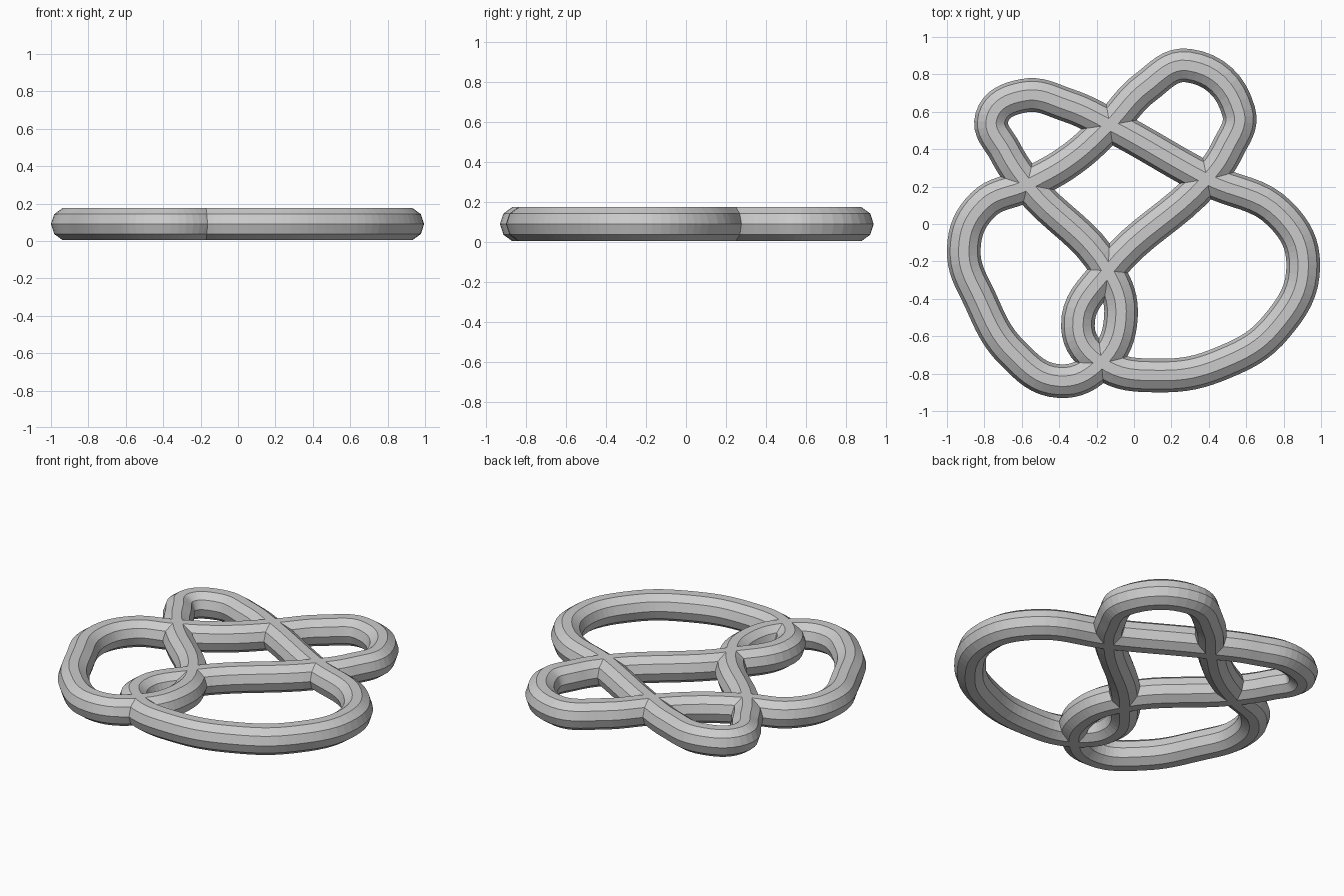
import bpy

cube = bpy.data.objects.get("Cube")
if cube:
    bpy.data.objects.remove(cube, do_unlink=True)

RADIUS = 0.09

# Crossings, each visited twice by the single closed strand
TOP, RIGHT, LEFT = (-0.13, 0.53), (0.39, 0.24), (-0.57, 0.21)
MIDDLE, BOTTOM = (-0.14, -0.25), (-0.175, -0.74)

# Centre line of the strand, in order
path = [
    TOP, (0.06, 0.73), (0.29, 0.847), (0.56, 0.6), (0.5, 0.4), RIGHT,   # top lobe
    MIDDLE, (-0.3, -0.55), BOTTOM,                                      # small loop, left half
    (0.136, -0.81), (0.48, -0.74), (0.76, -0.55), (0.905, -0.22),       # large right lobe
    (0.785, 0.05), RIGHT,
    TOP, (-0.355, 0.635), (-0.595, 0.685), (-0.76, 0.57),               # upper left lobe
    (-0.69, 0.39), LEFT,
    MIDDLE, (-0.07, -0.5), BOTTOM,                                      # small loop, right half
    (-0.4, -0.84), (-0.65, -0.69), (-0.82, -0.41), (-0.91, -0.13),      # left lobe
    (-0.81, 0.1), LEFT, (-0.335, 0.345),
]

# Round tube swept along the closed path
curve = bpy.data.curves.new("knot_strand", "CURVE")
curve.dimensions = "3D"
curve.twist_mode = "Z_UP"
curve.fill_mode = "FULL"
curve.bevel_depth = RADIUS
curve.bevel_resolution = 3
curve.resolution_u = 8

spline = curve.splines.new("BEZIER")
spline.bezier_points.add(len(path) - 1)
spline.use_cyclic_u = True
spline.use_smooth = False
for point, (x, y) in zip(spline.bezier_points, path):
    point.co = (x, y, RADIUS)
    point.handle_left_type = point.handle_right_type = "AUTO"

knot = bpy.data.objects.new("knot_strand", curve)
bpy.context.collection.objects.link(knot)

# Turn the sweep into a faceted mesh
bpy.ops.object.select_all(action="DESELECT")
knot.select_set(True)
bpy.context.view_layer.objects.active = knot
bpy.ops.object.convert(target="MESH")
